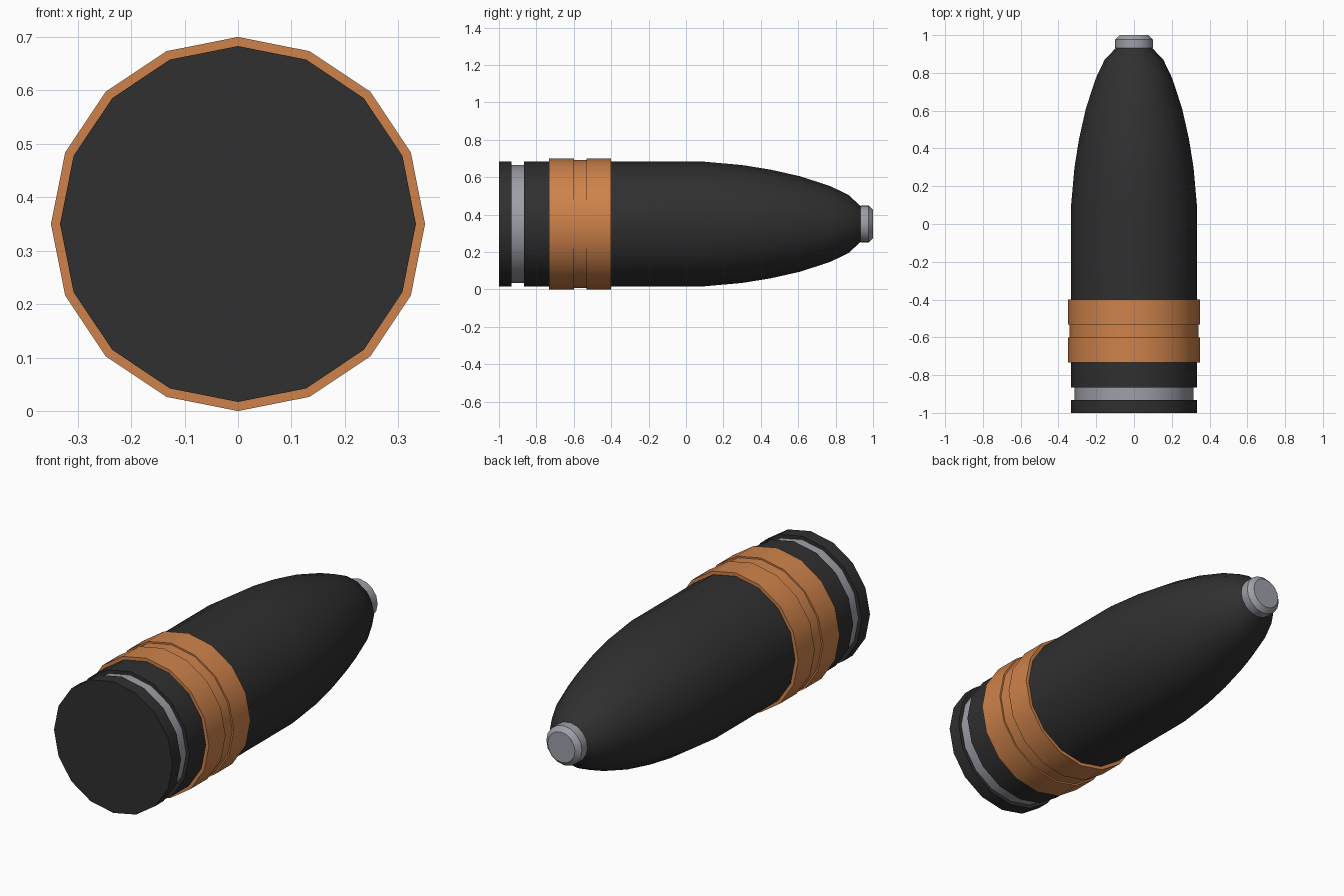
import bpy, bmesh, math

if "Cube" in bpy.data.objects:
    bpy.data.objects.remove(bpy.data.objects["Cube"])

SIDES = 16
AXIS_Z = 0.35


def material(name, rgb):
    m = bpy.data.materials.new(name)
    m.diffuse_color = (*rgb, 1)
    m.use_nodes = True
    m.node_tree.nodes["Principled BSDF"].inputs["Base Color"].default_value = m.diffuse_color
    return m


dark = material("charcoal", (0.029, 0.029, 0.029))
copper = material("copper", (0.62, 0.225, 0.07))
steel = material("steel grey", (0.34, 0.35, 0.39))


def lathe(name, profile, mats, rule=None, caps=True):
    """Spin (y, radius) points around the long axis; rule picks a material per segment."""
    bm = bmesh.new()
    rings = []
    for y, r in profile:
        rings.append([bm.verts.new((r * math.sin(2 * math.pi * i / SIDES), y,
                                    AXIS_Z + r * math.cos(2 * math.pi * i / SIDES)))
                      for i in range(SIDES)])
    for s, (a, b) in enumerate(zip(rings, rings[1:])):
        for i in range(SIDES):
            j = (i + 1) % SIDES
            f = bm.faces.new((a[i], a[j], b[j], b[i]))
            f.material_index = rule(s) if rule else 0
    if caps:
        bm.faces.new(rings[0])
        bm.faces.new(rings[-1])
    bmesh.ops.recalc_face_normals(bm, faces=bm.faces)
    me = bpy.data.meshes.new(name)
    bm.to_mesh(me)
    bm.free()
    for m in mats:
        me.materials.append(m)
    ob = bpy.data.objects.new(name, me)
    bpy.context.collection.objects.link(ob)
    bpy.ops.object.select_all(action='DESELECT')
    ob.select_set(True)
    bpy.context.view_layer.objects.active = ob
    bpy.ops.object.shade_smooth_by_angle(angle=math.radians(30))
    return ob


# Shell body with rear groove (steel floor) and rounded nose
R = 0.333
lathe("body", [(-1, R), (-0.933, R), (-0.933, 0.315), (-0.865, 0.315), (-0.865, R),
               (0.1, R), (0.3, 0.315), (0.45, 0.291), (0.61, 0.255), (0.77, 0.203),
               (0.87, 0.155), (0.933, 0.095)],
      [dark, steel], rule=lambda s: 1 if s == 2 else 0)

# Copper driving band with a shallow middle channel
lathe("driving_band", [(-0.733, R - 0.01), (-0.733, 0.35), (-0.6, 0.35), (-0.6, 0.342),
                       (-0.533, 0.342), (-0.533, 0.35), (-0.4, 0.35), (-0.4, R - 0.01)],
      [copper], caps=False)

# Steel nose cap
lathe("nose_cap", [(0.932, 0.1), (0.977, 0.1), (1.0, 0.077)], [steel])
